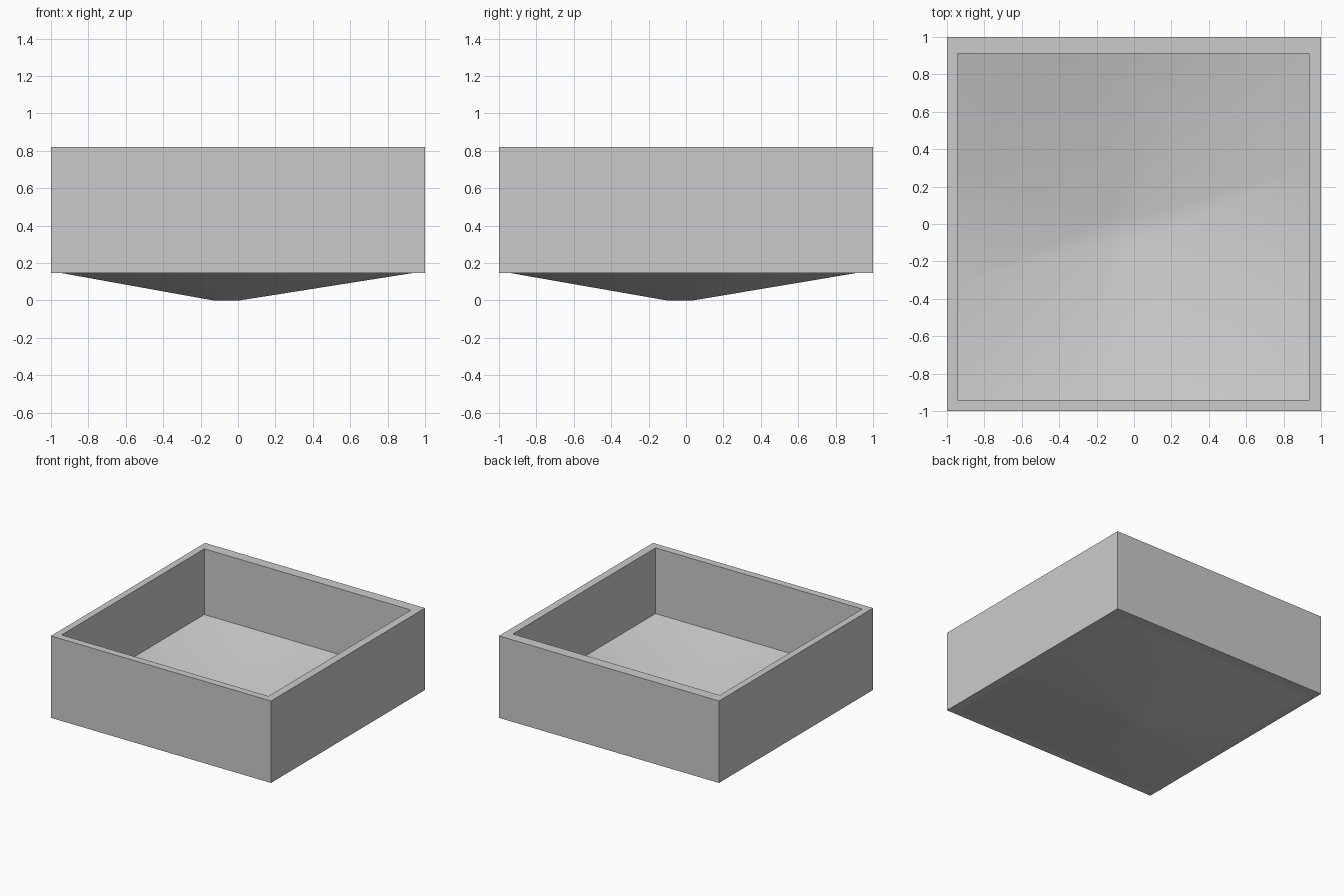
import bpy, bmesh

if "Cube" in bpy.data.objects:
    bpy.data.objects.remove(bpy.data.objects["Cube"])

# Shared outlines: x0, x1, y0, y1
OUTER = (-1.0, 1.0, -1.0, 1.0)
INNER = (-0.945, 0.935, -0.94, 0.912)
DRAIN = (-0.13, 0.005, -0.10, 0.035)
BASE, FLOOR, TOP = 0.147, 0.28, 0.82


def ring(bm, rect, z):
    x0, x1, y0, y1 = rect
    return [bm.verts.new((x, y, z)) for x, y in ((x0, y0), (x1, y0), (x1, y1), (x0, y1))]


def bridge(bm, a, b):
    for i in range(4):
        j = (i + 1) % 4
        bm.faces.new((a[i], a[j], b[j], b[i]))


def dished_panel(bm, rect, edge_z, low_z):
    """3 x 3 grid whose middle cell is shrunk and pulled down."""
    x0, x1, y0, y1 = rect
    dx0, dx1, dy0, dy1 = DRAIN
    thirds = lambda a, b: [a + (b - a) * i / 3 for i in range(4)]
    xs, ys = thirds(x0, x1), thirds(y0, y1)
    grid = {}
    for i in range(4):
        for j in range(4):
            if i in (1, 2) and j in (1, 2):
                co = ((dx0, dx1)[i - 1], (dy0, dy1)[j - 1], low_z)
            else:
                co = (xs[i], ys[j], edge_z)
            grid[i, j] = bm.verts.new(co)
    for i in range(3):
        for j in range(3):
            bm.faces.new((grid[i, j], grid[i + 1, j], grid[i + 1, j + 1], grid[i, j + 1]))


# Basin: walls, rim, sloping floor inside and out
bm = bmesh.new()
loops = [ring(bm, r, z) for r, z in (
    (INNER, BASE), (OUTER, BASE), (OUTER, TOP), (INNER, TOP), (INNER, FLOOR))]
for a, b in zip(loops, loops[1:]):
    bridge(bm, a, b)
dished_panel(bm, INNER, BASE, 0.0)
dished_panel(bm, INNER, FLOOR, 0.01)
bmesh.ops.remove_doubles(bm, verts=bm.verts, dist=0.0001)
bmesh.ops.recalc_face_normals(bm, faces=bm.faces)

mesh = bpy.data.meshes.new("square_basin")
bm.to_mesh(mesh)
bm.free()
basin = bpy.data.objects.new("square_basin", mesh)
bpy.context.collection.objects.link(basin)
bpy.context.view_layer.objects.active = basin
basin.select_set(True)
bpy.ops.object.shade_smooth_by_angle(angle=0.52)
